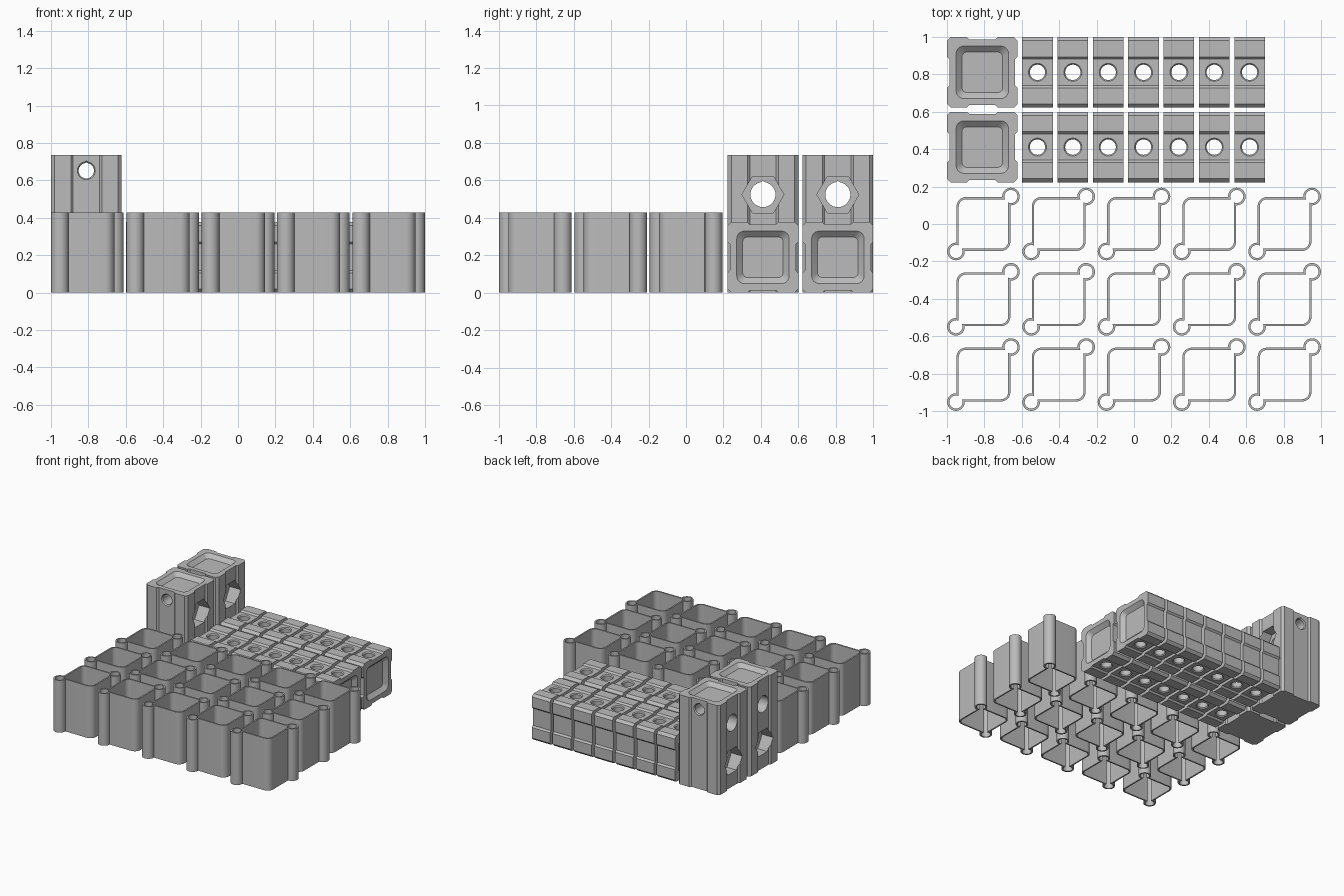
import bpy, bmesh
from math import sin, cos, pi, acos, asin, radians
from mathutils import Matrix

cube = bpy.data.objects.get("Cube")
if cube:
    bpy.data.objects.remove(cube)

grey = bpy.data.materials.new("plain_grey")
grey.use_nodes = True
grey.diffuse_color = (0.5, 0.5, 0.5, 1)
grey.node_tree.nodes["Principled BSDF"].inputs["Base Color"].default_value = (0.5, 0.5, 0.5, 1)

HALF = 0.189      # half width of a block
GROOVE = 0.013    # depth of the side grooves
TALL = 0.735
THICK = 0.164
PITCH = 0.4025    # spacing of the sleeves


def arc(cx, cy, r, a0, a1, n):
    return [(cx + r * cos(a0 + (a1 - a0) * i / n), cy + r * sin(a0 + (a1 - a0) * i / n))
            for i in range(n + 1)]


def circle(r, n=32, peak=1.0):
    pts = arc(0, 0, r, 0, 2 * pi, n)[:-1]
    if peak > 1:
        pts[n // 4] = (0, r * peak)
    return pts


def quarter_turns(pts):
    out = []
    for k in range(4):
        c, s = (1, 0, -1, 0)[k], (0, 1, 0, -1)[k]
        out += [(x * c - y * s, x * s + y * c) for x, y in pts]
    return out


def rounded_square(half, r):
    return quarter_turns(arc(half - r, half - r, r, 0, pi / 2, 6))


def add_object(name, bm):
    bmesh.ops.recalc_face_normals(bm, faces=bm.faces)
    mesh = bpy.data.meshes.new(name)
    bm.to_mesh(mesh)
    bm.free()
    mesh.materials.append(grey)
    obj = bpy.data.objects.new(name, mesh)
    bpy.context.collection.objects.link(obj)
    return obj


def loft(name, sections, closed_ring=False, matrix=None):
    """Join outlines with equal point counts, each given as (outline, height)."""
    bm = bmesh.new()
    loops = [[bm.verts.new((x, y, z)) for x, y in pts] for pts, z in sections]
    pairs = list(zip(loops, loops[1:]))
    if closed_ring:
        pairs.append((loops[-1], loops[0]))
    else:
        bm.faces.new(loops[0])
        bm.faces.new(loops[-1])
    n = len(loops[0])
    for a, b in pairs:
        for i in range(n):
            j = (i + 1) % n
            bm.faces.new((a[i], a[j], b[j], b[i]))
    if matrix:
        bm.transform(matrix)
    return add_object(name, bm)


def select_only(obj):
    bpy.ops.object.select_all(action='DESELECT')
    obj.select_set(True)
    bpy.context.view_layer.objects.active = obj


def cut(obj, cutters):
    select_only(obj)
    for c in cutters:
        c.hide_render = True
        mod = obj.modifiers.new("cut", 'BOOLEAN')
        mod.operation = 'DIFFERENCE'
        mod.solver = 'EXACT'
        mod.object = c
        bpy.ops.object.modifier_apply(modifier=mod.name)
        bpy.data.objects.remove(c)


def smooth(obj):
    select_only(obj)
    bpy.ops.object.shade_smooth_by_angle(angle=radians(30))


def place_copies(obj, name, spots):
    for i, spot in enumerate(spots):
        part = obj if i == 0 else obj.copy()
        if i:
            bpy.context.collection.objects.link(part)
        part.name = f"{name}_{i + 1}"
        part.location = spot


# Cutter directions: along x and along y, with the outline's second axis up
ALONG_X = Matrix(((0, 0, 1, 0), (1, 0, 0, 0), (0, 1, 0, 0), (0, 0, 0, 1)))
ALONG_Y = Matrix(((1, 0, 0, 0), (0, 0, -1, 0), (0, 1, 0, 0), (0, 0, 0, 1)))


def rim_hole(matrix, peak=1.0):
    floor = HALF - GROOVE
    steps = [(0.048, -0.22), (0.048, -floor), (0.041, 0.008 - floor)]
    steps += [(r, -z) for r, z in reversed(steps)]
    return loft("hole_cutter", [(circle(r, peak=peak), z) for r, z in steps], matrix=matrix)


def dish(matrix):
    # Tapered square recess, opening upward at height zero
    return loft("dish_cutter", [(rounded_square(0.108, 0.025), -0.03),
                                (rounded_square(0.14, 0.04), 0),
                                (rounded_square(0.15, 0.045), 0.01)], matrix=matrix)


# Grooved square section shared by all blocks
profile = quarter_turns([(HALF, -HALF + 0.02), (HALF, -0.083), (HALF - GROOVE, -0.07),
                         (HALF - GROOVE, 0.07), (HALF, 0.083), (HALF, HALF - 0.02)])

# Tall end blocks with cross holes and hexagonal pockets
tall = loft("tall_block", [(profile, 0), (profile, TALL)])
cutters = [dish(Matrix.Translation((0, 0, TALL))),
           rim_hole(Matrix.Translation((0, 0, 0.652)) @ ALONG_Y, 1.1)]
for z, side in ((0.524, 1), (TALL - 0.524, -1)):
    up = Matrix.Translation((0, 0, z))
    drop = circle(0.067, peak=1.1)
    cutters.append(loft("bolt_cutter", [(drop, -0.25), (drop, 0.25)], matrix=up @ ALONG_X))
    hexagon = circle(0.112, 6)
    cutters.append(loft("pocket_cutter", [(hexagon, side * 0.09), (hexagon, side * 0.25)],
                        matrix=up @ ALONG_X))
cut(tall, cutters)
smooth(tall)
place_copies(tall, "tall_block", [(-0.811, y, 0) for y in (0.411, 0.811)])

# Short link blocks lying on their side, dished at both ends
link = loft("link_block", [(profile, -THICK / 2), (profile, THICK / 2)])
cut(link, [dish(Matrix.Translation((0, 0, THICK / 2))),
           dish(Matrix.Rotation(pi, 4, 'X') @ Matrix.Translation((0, 0, THICK / 2))),
           rim_hole(ALONG_X)])
link.data.transform(Matrix.Rotation(pi / 2, 4, 'Y'))
smooth(link)
place_copies(link, "link_block", [(-0.516 + 0.189 * i, y, HALF)
                                  for y in (0.411, 0.811) for i in range(7)])


# Thin open sleeves with round relief tubes on two opposite corners
def sleeve_outline(t):
    a, c, r, round_r = 0.144 - t, 0.147, 0.047 - t, 0.05 - t
    half = arc(c, c, r, -acos((a - c) / r), pi - asin((a - c) / r), 28)
    half += arc(round_r - a, a - round_r, round_r, pi / 2, pi, 8)
    return half + [(-x, -y) for x, y in half]


outer, inner = sleeve_outline(0), sleeve_outline(0.012)
sleeve = loft("sleeve", [(outer, 0), (outer, 0.428), (inner, 0.428), (inner, 0)],
              closed_ring=True)
smooth(sleeve)
place_copies(sleeve, "sleeve", [(-0.805 + PITCH * i, -0.805 + PITCH * j, 0)
                                for j in range(3) for i in range(5)])
